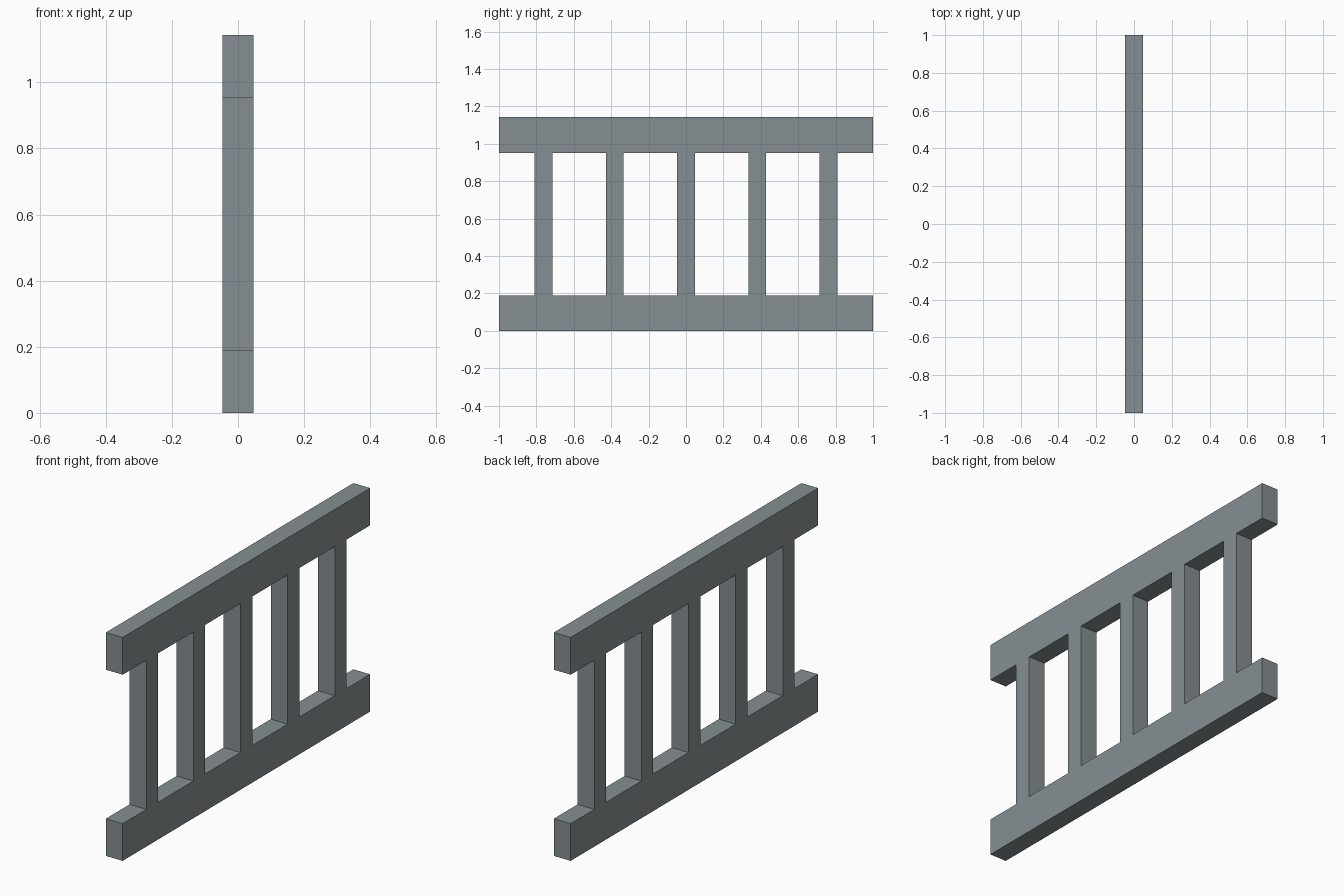
import bpy

# Remove the default cube only
default = bpy.data.objects.get("Cube")
if default:
    bpy.data.objects.remove(default, do_unlink=True)

UNIT = 2 / 21            # post thickness, the module of the whole fence
RAIL_HEIGHT = 2 * UNIT
HEIGHT = 12 * UNIT
LENGTH = 21 * UNIT

# Single grey paint
grey = bpy.data.materials.new("blue_grey_paint")
grey.use_nodes = True
colour = (0.24, 0.275, 0.287, 1)
grey.diffuse_color = colour
grey.node_tree.nodes["Principled BSDF"].inputs["Base Color"].default_value = colour


def box(name, length, y, bottom, top, open_ends=False):
    """Box centred on x = 0; open_ends drops the caps hidden in the rails."""
    bpy.ops.mesh.primitive_cube_add(size=1, location=(0, y, (bottom + top) / 2))
    obj = bpy.context.object
    obj.name = obj.data.name = name
    obj.scale = (UNIT, length, top - bottom)
    bpy.ops.object.transform_apply(location=False, rotation=False, scale=True)
    obj.data.materials.append(grey)
    if open_ends:
        import bmesh
        bm = bmesh.new()
        bm.from_mesh(obj.data)
        caps = [f for f in bm.faces if abs(f.normal.z) > 0.9]
        bmesh.ops.delete(bm, geom=caps, context='FACES_ONLY')
        bm.to_mesh(obj.data)
        bm.free()
    return obj


# Rails
box("bottom_rail", LENGTH, 0, 0, RAIL_HEIGHT)
box("top_rail", LENGTH, 0, HEIGHT - RAIL_HEIGHT, HEIGHT)

# Evenly spaced posts between the rails
for i in range(5):
    box(f"post_{i + 1}", UNIT, (i - 2) * 4 * UNIT,
        RAIL_HEIGHT, HEIGHT - RAIL_HEIGHT, open_ends=True)
